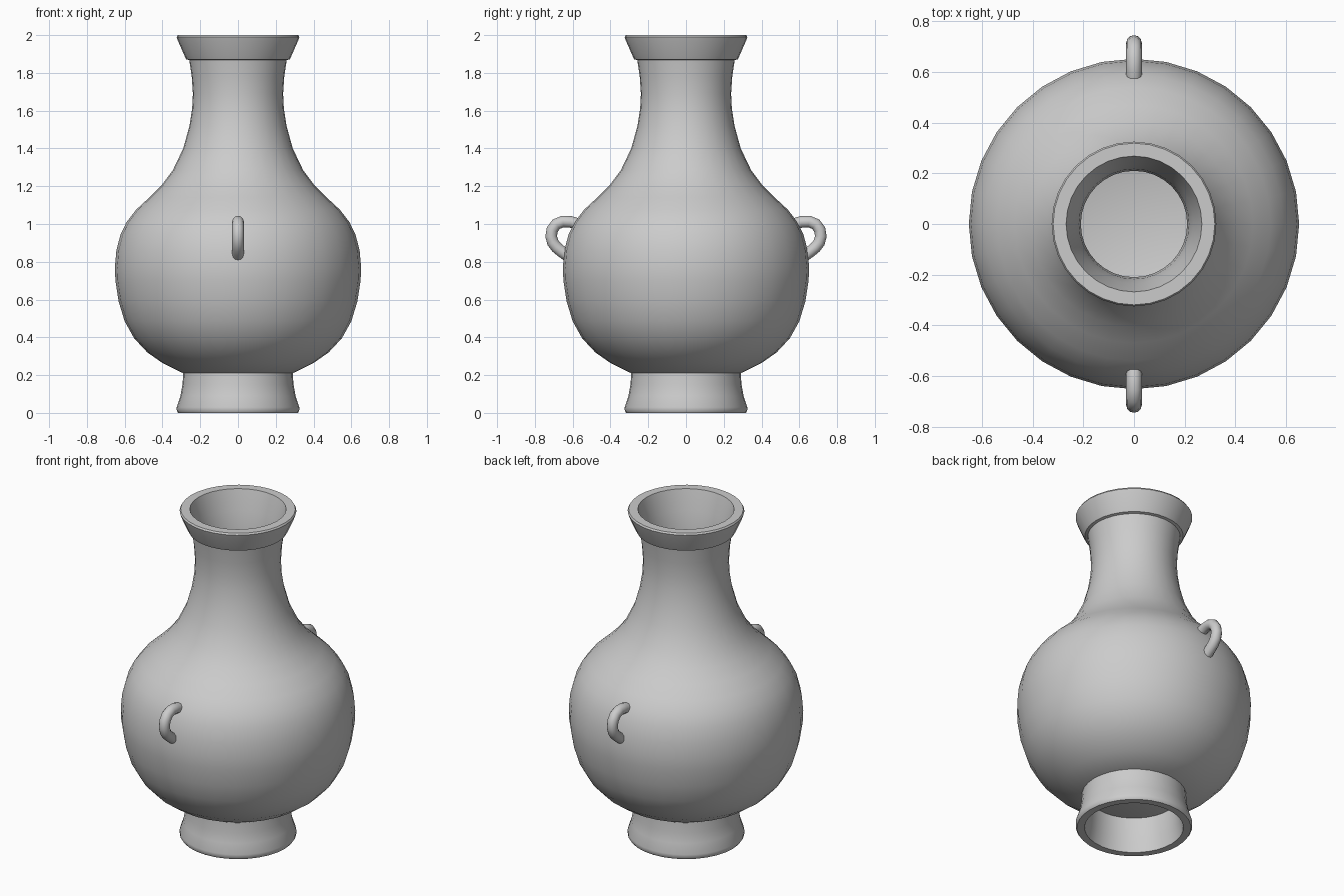
import bpy, bmesh, math
from mathutils import Vector

if "Cube" in bpy.data.objects:
    bpy.data.objects.remove(bpy.data.objects["Cube"])

SEG = 32


def finish(ob, angle=40):
    bpy.ops.object.select_all(action='DESELECT')
    ob.select_set(True)
    bpy.context.view_layer.objects.active = ob
    bpy.ops.object.shade_smooth_by_angle(angle=math.radians(angle))


def lathe(name, profile, seg=SEG, closed=False):
    """Revolve (radius, height) points about z; zero radius becomes a pole."""
    bm = bmesh.new()
    verts = [bm.verts.new((r, 0, z)) for r, z in profile]
    pairs = list(zip(verts, verts[1:]))
    if closed:
        pairs.append((verts[-1], verts[0]))
    edges = [bm.edges.new(p) for p in pairs]
    bmesh.ops.spin(bm, geom=verts + edges, cent=(0, 0, 0), axis=(0, 0, 1),
                   angle=math.tau, steps=seg, use_duplicate=False)
    bmesh.ops.remove_doubles(bm, verts=bm.verts, dist=1e-4)
    bmesh.ops.recalc_face_normals(bm, faces=bm.faces)
    me = bpy.data.meshes.new(name)
    bm.to_mesh(me)
    bm.free()
    ob = bpy.data.objects.new(name, me)
    bpy.context.collection.objects.link(ob)
    finish(ob)
    return ob


def tube(name, path, radius, sides=12):
    """Round tube in the yz plane along (y, z) points, with closed ends."""
    pts = [Vector((0, y, z)) for y, z in path]
    bm = bmesh.new()
    rings = []
    for i, p in enumerate(pts):
        t = (pts[min(i + 1, len(pts) - 1)] - pts[max(i - 1, 0)]).normalized()
        side = Vector((1, 0, 0))
        up = t.cross(side)
        rings.append([bm.verts.new(p + radius * (math.cos(a) * side + math.sin(a) * up))
                      for a in (math.tau * k / sides for k in range(sides))])
    for a, b in zip(rings, rings[1:]):
        for k in range(sides):
            n = (k + 1) % sides
            bm.faces.new((a[k], a[n], b[n], b[k]))
    bm.faces.new(rings[0])
    bm.faces.new(rings[-1])
    bmesh.ops.recalc_face_normals(bm, faces=bm.faces)
    me = bpy.data.meshes.new(name)
    bm.to_mesh(me)
    bm.free()
    ob = bpy.data.objects.new(name, me)
    bpy.context.collection.objects.link(ob)
    finish(ob)
    return ob


# Hollow vessel: outside from the base up, over the flared lip, down the inside
lathe("vase_body", [
    (0, 0.20), (0.29, 0.21), (0.40, 0.264), (0.48, 0.32), (0.55, 0.395),
    (0.60, 0.485), (0.632, 0.59), (0.649, 0.70), (0.652, 0.77), (0.644, 0.86),
    (0.622, 0.945), (0.59, 1.01), (0.54, 1.075), (0.47, 1.14), (0.405, 1.205),
    (0.345, 1.285), (0.29, 1.40), (0.257, 1.52), (0.243, 1.61), (0.239, 1.69),
    (0.245, 1.78), (0.258, 1.868), (0.274, 1.872), (0.283, 1.89), (0.318, 1.97),
    (0.325, 1.99), (0.319, 2.0), (0.268, 2.0), (0.235, 1.88), (0.217, 1.78),
    (0.21, 1.69), (0.214, 1.61), (0.228, 1.52), (0.26, 1.40), (0.317, 1.28),
    (0.38, 1.19), (0.51, 1.06), (0.59, 0.93), (0.622, 0.77), (0.60, 0.58),
    (0.52, 0.41), (0.38, 0.29), (0.27, 0.24), (0, 0.23)])

# Hollow flared foot ring
lathe("foot_ring", [
    (0.29, 0.21), (0.294, 0.15), (0.305, 0.09), (0.325, 0.03), (0.324, 0.01),
    (0.317, 0), (0.275, 0), (0.262, 0.08), (0.256, 0.15), (0.255, 0.21)],
    closed=True)

# Small loop handles on the front and back shoulders
loop = [(0.575, 1.0), (0.61, 1.011), (0.652, 1.013), (0.687, 0.999), (0.708, 0.97),
        (0.714, 0.935), (0.705, 0.902), (0.685, 0.876), (0.66, 0.855), (0.628, 0.833)]
for name, s in (("front_handle", -1), ("back_handle", 1)):
    tube(name, [(s * y, z) for y, z in loop], 0.031)
